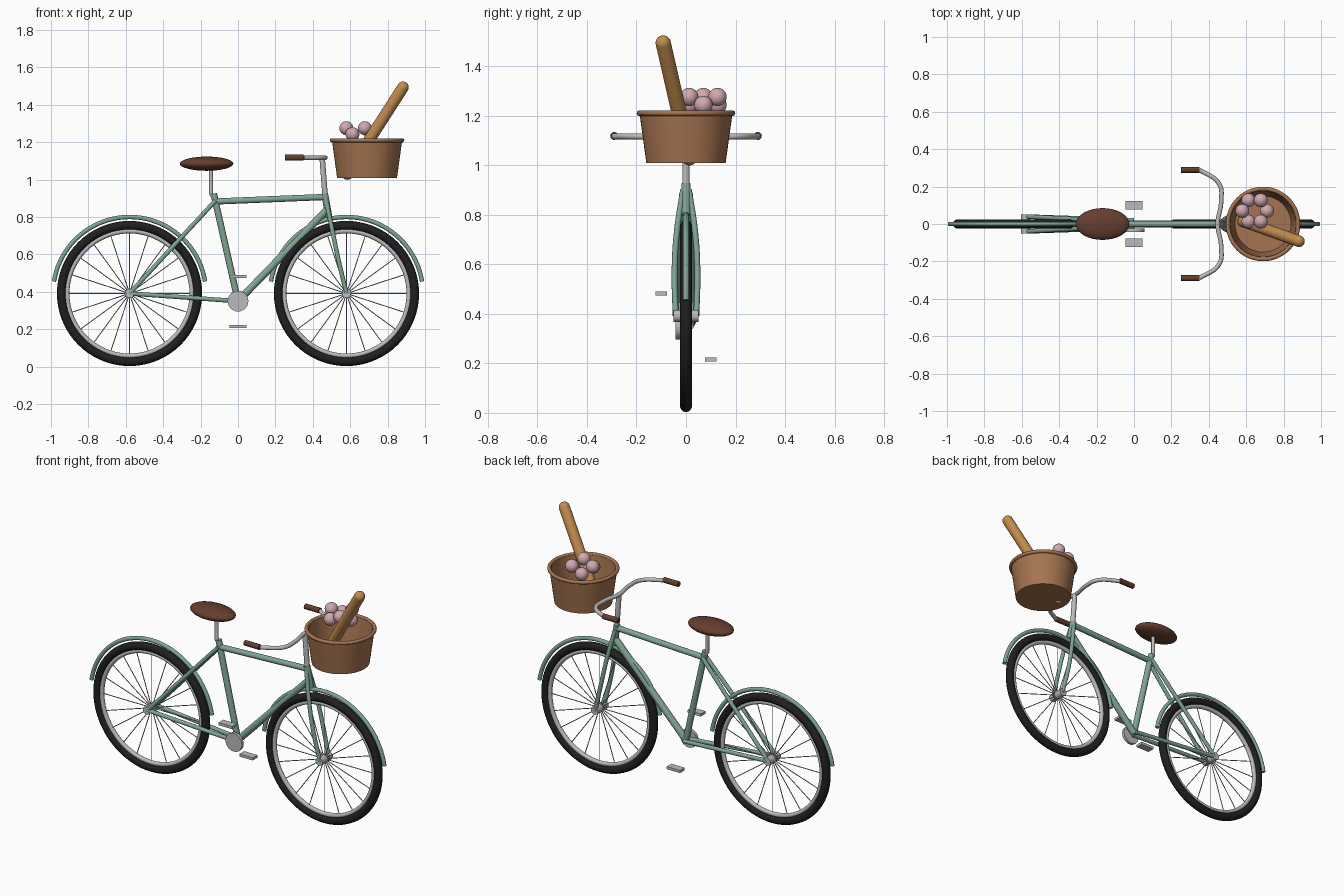
import bpy, bmesh, math
from mathutils import Vector, Matrix

if "Cube" in bpy.data.objects:
    bpy.data.objects.remove(bpy.data.objects["Cube"])


def material(name, rgb):
    m = bpy.data.materials.new(name)
    m.diffuse_color = (*rgb, 1)
    m.use_nodes = True
    m.node_tree.nodes["Principled BSDF"].inputs["Base Color"].default_value = m.diffuse_color
    return m


GREEN = material("sage_green", (0.22, 0.38, 0.30))
BLACK = material("tyre_black", (0.014, 0.014, 0.015))
METAL = material("light_metal", (0.50, 0.50, 0.51))
LEATHER = material("dark_leather", (0.13, 0.048, 0.028))
WICKER = material("wicker_brown", (0.38, 0.175, 0.08))
BREAD = material("bread_crust", (0.55, 0.27, 0.08))
PINK = material("dusty_pink", (0.64, 0.40, 0.43))


def finish(name, mat):
    ob = bpy.context.object
    ob.name = name
    ob.data.materials.clear()
    ob.data.materials.append(mat)
    bpy.ops.object.shade_smooth_by_angle(angle=math.radians(40))
    return ob


def select_only(ob):
    bpy.ops.object.select_all(action='DESELECT')
    ob.select_set(True)
    bpy.context.view_layer.objects.active = ob


def tube(name, points, radius, mat, curved=False):
    """Round tube through the points, straight or as a smooth curve."""
    cu = bpy.data.curves.new(name, 'CURVE')
    cu.dimensions = '3D'
    cu.bevel_depth = radius
    cu.bevel_resolution = 5
    cu.use_fill_caps = True
    cu.resolution_u = 12
    if curved:
        sp = cu.splines.new('BEZIER')
        sp.bezier_points.add(len(points) - 1)
        for bp, p in zip(sp.bezier_points, points):
            bp.co = p
            bp.handle_left_type = bp.handle_right_type = 'AUTO'
    else:
        sp = cu.splines.new('POLY')
        sp.points.add(len(points) - 1)
        for sp_p, p in zip(sp.points, points):
            sp_p.co = (*p, 1)
    ob = bpy.data.objects.new(name, cu)
    bpy.context.collection.objects.link(ob)
    select_only(ob)
    bpy.ops.object.convert(target='MESH')
    return finish(name, mat)


def lathe(name, profile, mat, matrix, steps=48):
    """Spin an (r, z) profile about z, then place it."""
    bm = bmesh.new()
    vs = [bm.verts.new((r, 0, z)) for r, z in profile]
    es = [bm.edges.new(pair) for pair in zip(vs, vs[1:])]
    bmesh.ops.spin(bm, geom=vs + es, cent=(0, 0, 0), axis=(0, 0, 1),
                   angle=math.tau, steps=steps)
    bmesh.ops.remove_doubles(bm, verts=bm.verts, dist=1e-5)
    bmesh.ops.recalc_face_normals(bm, faces=bm.faces)
    me = bpy.data.meshes.new(name)
    bm.to_mesh(me)
    bm.free()
    ob = bpy.data.objects.new(name, me)
    ob.matrix_world = matrix
    bpy.context.collection.objects.link(ob)
    select_only(ob)
    return finish(name, mat)


def torus(name, loc, major, minor, mat, rot=(0, 0, 0)):
    bpy.ops.mesh.primitive_torus_add(location=loc, rotation=rot, major_radius=major,
                                     minor_radius=minor, major_segments=72, minor_segments=14)
    return finish(name, mat)


def ball(name, loc, scale, mat):
    bpy.ops.mesh.primitive_uv_sphere_add(segments=32, ring_count=16, radius=1, location=loc)
    bpy.context.object.scale = scale
    return finish(name, mat)


# Wheels and mudguards
WZ = 0.391
UPRIGHT = (math.pi / 2, 0, 0)
for side, wx in (("rear", -0.58), ("front", 0.58)):
    torus(side + "_tyre", (wx, 0, WZ), 0.364, 0.024, BLACK, UPRIGHT)
    torus(side + "_rim", (wx, 0, WZ), 0.334, 0.013, METAL, UPRIGHT)
    tube(side + "_hub", [(wx, -0.05, WZ), (wx, 0.05, WZ)], 0.024, METAL)
    for i in range(20):
        a = math.tau * i / 20
        c, s = math.cos(a), math.sin(a)
        tube(f"{side}_spoke_{i + 1}", [(wx + 0.015 * c, 0, WZ + 0.015 * s),
                                       (wx + 0.33 * c, 0, WZ + 0.33 * s)], 0.0025, METAL)
    arc = [math.radians(9 + 162 * i / 40) for i in range(41)]
    tube(side + "_mudguard", [(wx + 0.409 * math.cos(a), 0, WZ + 0.409 * math.sin(a))
                              for a in arc], 0.012, GREEN)

# Frame
BB = (0, 0, 0.35)
tube("seat_tube", [BB, (-0.13, 0, 0.925)], 0.018, GREEN)
tube("top_tube", [(-0.118, 0, 0.883), (0.47, 0, 0.907)], 0.017, GREEN)
tube("down_tube", [BB, (0.477, 0, 0.84)], 0.02, GREEN)
tube("head_tube", [(0.463, 0, 0.925), (0.486, 0, 0.80)], 0.019, GREEN)
for side, s in (("left", 1), ("right", -1)):
    tube(side + "_seat_stay", [(-0.12, s * 0.015, 0.888), (-0.58, s * 0.04, WZ)], 0.012, GREEN)
    tube(side + "_chain_stay", [(0, s * 0.02, 0.35), (-0.58, s * 0.04, WZ)], 0.012, GREEN)
    tube(side + "_fork_blade", [(0.468, s * 0.012, 0.9), (0.502, s * 0.036, 0.74),
                                (0.535, s * 0.046, 0.58), (0.58, s * 0.042, WZ)],
         0.012, GREEN, True)

# Chainring and pedals
tube("chainring", [(0, -0.042, 0.35), (0, -0.024, 0.35)], 0.056, METAL)
for name, y, z in (("right_pedal", -0.1, 0.482), ("left_pedal", 0.1, 0.215)):
    bpy.ops.mesh.primitive_cube_add(size=1, location=(0, y, z))
    bpy.context.object.scale = (0.09, 0.045, 0.016)
    finish(name, METAL)

# Saddle
tube("seat_post", [(-0.13, 0, 0.90), (-0.145, 0, 0.925), (-0.145, 0, 1.07)], 0.011, METAL)
ball("seat", (-0.168, 0, 1.085), (0.143, 0.085, 0.038), LEATHER)

# Stem, handlebar and grips
tube("stem", [(0.466, 0, 0.91), (0.45, 0, 1.118)], 0.015, METAL)
bar = [(0.35, 0.29), (0.455, 0.215), (0.466, 0.12), (0.447, 0)]
bar += [(x, -y) for x, y in reversed(bar[:-1])]
tube("handlebar", [(x, y, 1.116) for x, y in bar], 0.012, METAL, True)
for side, s in (("left", 1), ("right", -1)):
    tube(side + "_grip", [(0.25, s * 0.29, 1.118), (0.35, s * 0.29, 1.118)], 0.016, LEATHER)

# Basket
BX = 0.69
lathe("basket", [(0, 1.008), (0.16, 1.008), (0.188, 1.212), (0.176, 1.212),
                 (0.15, 1.02), (0, 1.02)], WICKER, Matrix.Translation((BX, 0, 0)))
torus("basket_rim", (BX, 0, 1.21), 0.188, 0.011, WICKER)

# Long loaf: a capsule leaning out of the basket
lo, hi = Vector((0.585, 0.014, 1.03)), Vector((0.882, -0.092, 1.493))
d, R = hi - lo, 0.031
cap = [math.radians(90 * i / 8) for i in range(9)]
capsule = [(R * math.sin(a), -R * math.cos(a)) for a in cap]
capsule += [(R * math.cos(a), d.length + R * math.sin(a)) for a in cap]
lathe("long_loaf", capsule, BREAD,
      Matrix.Translation(lo) @ d.to_track_quat('Z', 'Y').to_matrix().to_4x4(), 24)

# Ring of round fruit, alternating in height
for i in range(6):
    a = math.tau * i / 6
    ball(f"fruit_{i + 1}", (0.645 + 0.066 * math.cos(a), 0.07 + 0.066 * math.sin(a),
                            1.275 if i % 2 else 1.243), (0.037,) * 3, PINK)
